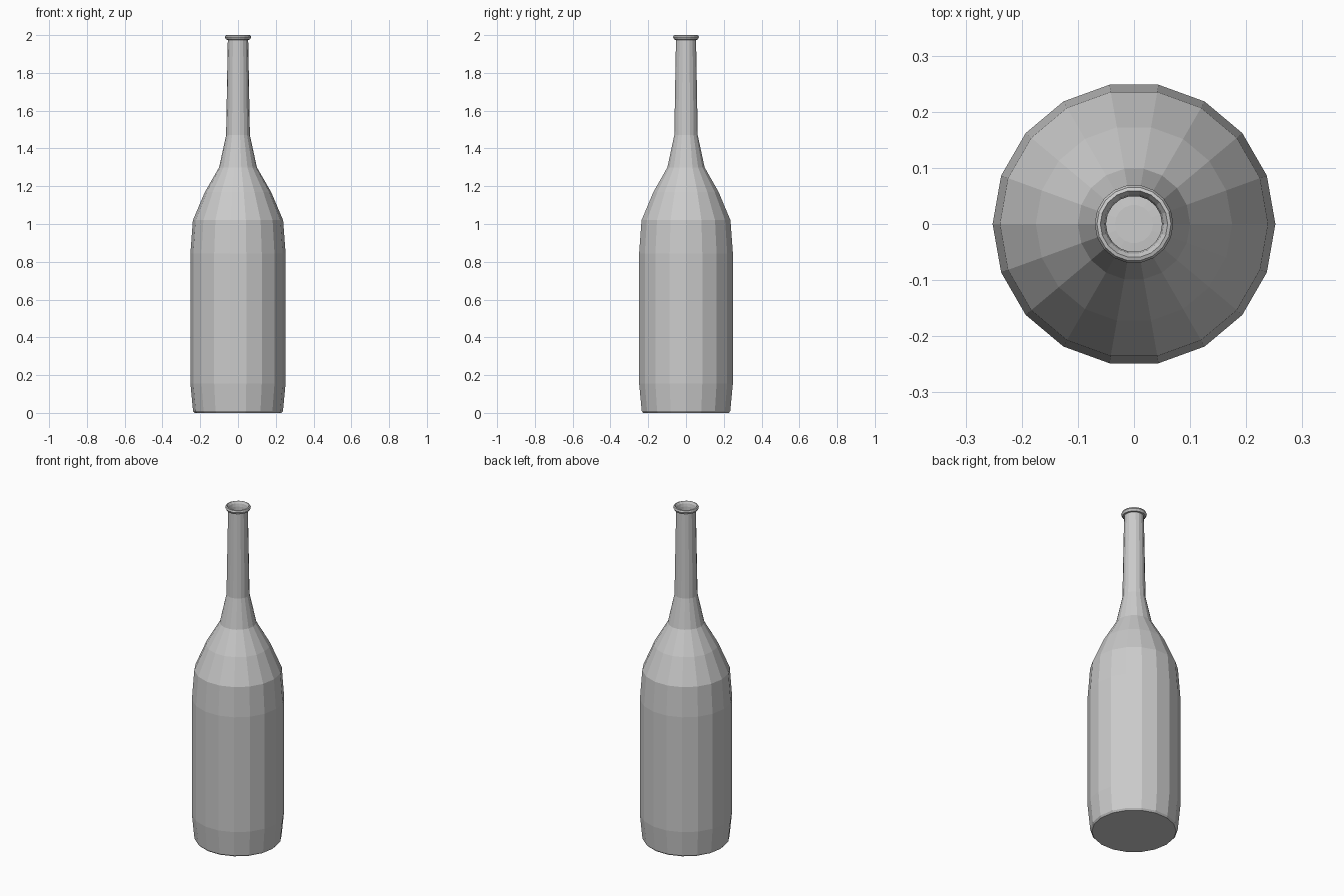
import bpy, bmesh
from math import cos, sin, pi

if "Cube" in bpy.data.objects:
    bpy.data.objects.remove(bpy.data.objects["Cube"])

SIDES = 18


def lathe(name, profile):
    """Spin a (radius, height) profile around z; cap both ends."""
    bm = bmesh.new()
    rings = [[bm.verts.new((r * cos(2 * pi * i / SIDES), r * sin(2 * pi * i / SIDES), z))
              for i in range(SIDES)] for r, z in profile]
    for a, b in zip(rings, rings[1:]):
        for i in range(SIDES):
            j = (i + 1) % SIDES
            bm.faces.new((a[i], a[j], b[j], b[i]))
    bm.faces.new(rings[0][::-1])
    bm.faces.new(rings[-1])
    bmesh.ops.recalc_face_normals(bm, faces=bm.faces)
    mesh = bpy.data.meshes.new(name)
    bm.to_mesh(mesh)
    bm.free()
    obj = bpy.data.objects.new(name, mesh)
    bpy.context.collection.objects.link(obj)
    return obj


# Outside of the bottle: base, body, shoulder, neck
outside = [(0.23, 0), (0.238, 0.01), (0.252, 0.155), (0.252, 0.845), (0.239, 1.02),
           (0.175, 1.17), (0.1, 1.3), (0.063, 1.47), (0.054, 1.975)]
# Flared lip around the mouth
lip = [(0.063, 1.976), (0.07, 1.989), (0.066, 1.998), (0.06, 2.0), (0.053, 1.988)]
# Hollow inside, down to a slightly raised floor
inside = [(0.05, 1.97), (0.055, 1.47), (0.09, 1.3), (0.165, 1.165), (0.229, 1.015),
          (0.242, 0.84), (0.242, 0.155), (0.228, 0.02), (0.034, 0.04)]

lathe("bottle", outside + lip + inside)
